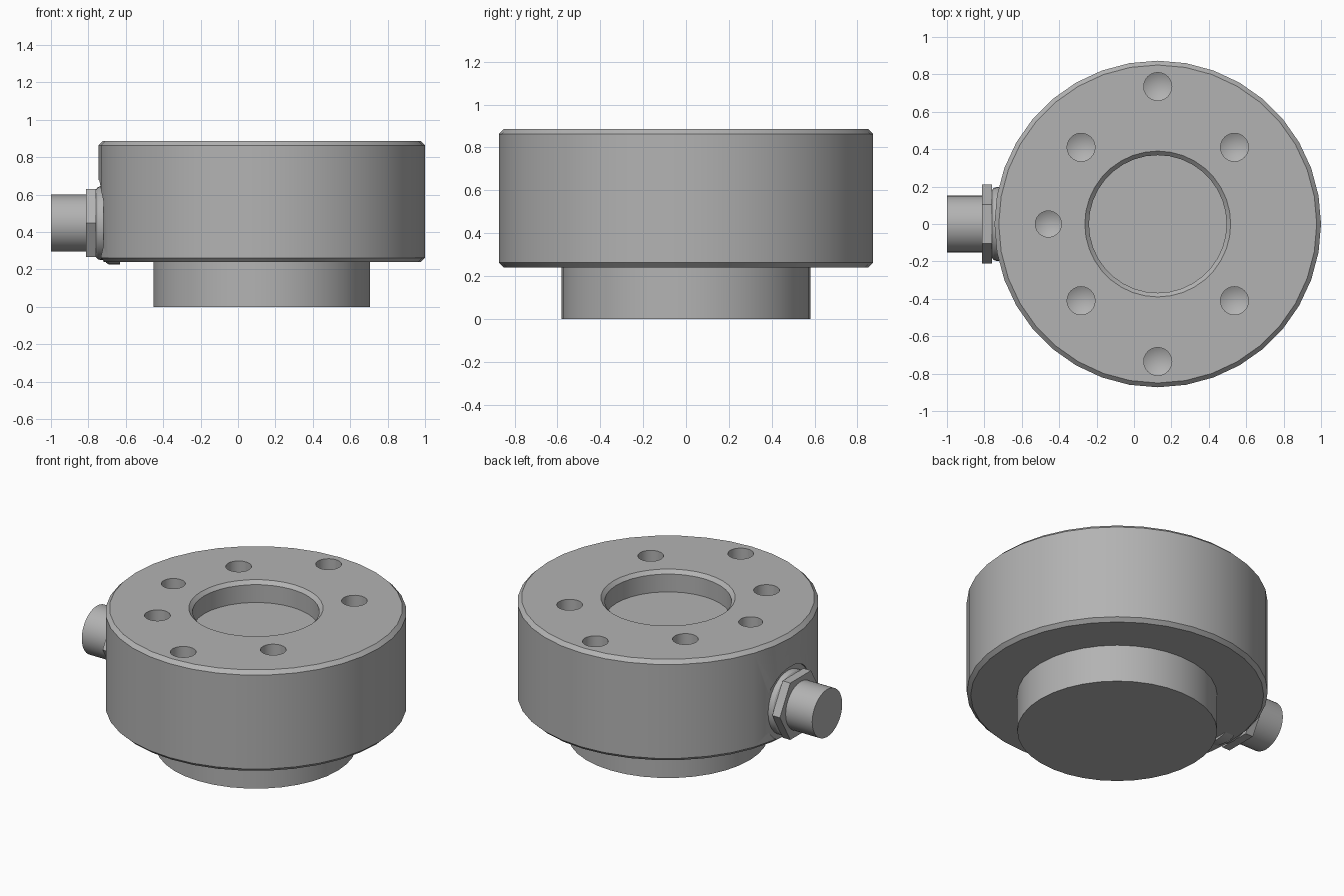
import bpy, bmesh, math
from mathutils import Matrix, Vector

cube = bpy.data.objects.get("Cube")
if cube:
    bpy.data.objects.remove(cube, do_unlink=True)

steel = bpy.data.materials.new("grey_steel")
steel.use_nodes = True
GREY = (0.45, 0.45, 0.45, 1)
steel.diffuse_color = GREY
steel.node_tree.nodes["Principled BSDF"].inputs["Base Color"].default_value = GREY

CX = 0.127      # axis of the housing
PLUG_Z = 0.447  # height of the cable plug axis


def lathe(name, profile, sides, matrix, turn=0.0):
    """Revolve (radius, height) points about local z; radius 0 closes an end."""
    bm = bmesh.new()
    rings = []
    for r, h in profile:
        if r == 0:
            rings.append([bm.verts.new((0, 0, h))] * sides)
        else:
            angles = [turn + math.tau * i / sides for i in range(sides)]
            rings.append([bm.verts.new((r * math.cos(a), r * math.sin(a), h)) for a in angles])
    for a, b in zip(rings, rings[1:]):
        for i in range(sides):
            j = (i + 1) % sides
            quad = list(dict.fromkeys((a[i], a[j], b[j], b[i])))
            bm.faces.new(quad)
    bmesh.ops.recalc_face_normals(bm, faces=bm.faces)
    mesh = bpy.data.meshes.new(name)
    bm.to_mesh(mesh)
    bm.free()
    obj = bpy.data.objects.new(name, mesh)
    bpy.context.collection.objects.link(obj)
    obj.matrix_world = matrix
    mesh.materials.append(steel)
    return obj


def smooth(obj):
    bpy.ops.object.select_all(action='DESELECT')
    obj.select_set(True)
    bpy.context.view_layer.objects.active = obj
    bpy.ops.object.shade_smooth_by_angle(angle=math.radians(25))


def cut(target, cutter):
    mod = target.modifiers.new(cutter.name, 'BOOLEAN')
    mod.operation = 'DIFFERENCE'
    mod.solver = 'EXACT'
    mod.object = cutter
    bpy.context.view_layer.objects.active = target
    bpy.ops.object.modifier_apply(modifier=mod.name)
    bpy.data.objects.remove(cutter, do_unlink=True)


# Housing: hub, chamfered drum and shallow bore in one profile
housing = lathe("housing", [
    (0, 0), (0.58, 0), (0.58, 0.24), (0.85, 0.24), (0.873, 0.262),
    (0.873, 0.863), (0.85, 0.886), (0.39, 0.886), (0.368, 0.864),
    (0.368, 0.75), (0, 0.75)], 36, Matrix.Translation((CX, 0, 0)))

# Blind screw holes with conical bottoms
diagonal = 0.58 / math.sqrt(2)
holes = [(sx * diagonal, sy * diagonal, 0.075) for sx in (-1, 1) for sy in (-1, 1)]
holes += [(0, 0.735, 0.075), (0, -0.735, 0.075), (-0.585, 0, 0.07)]
for x, y, r in holes:
    drill = lathe("hole_cutter", [(0, -0.34), (r, -0.3), (r, 0.1), (0, 0.1)], 24,
                  Matrix.Translation((CX + x, y, 0.886)))
    cut(housing, drill)

# Plug parts: local z points out along -x
outward = Matrix.Translation((0, 0, PLUG_Z)) @ Matrix.Rotation(-math.pi / 2, 4, 'Y')

# Flat round seat milled into the drum wall
seat = lathe("seat_cutter", [(0, 0.72), (0.232, 0.72), (0.232, 0.9), (0, 0.9)], 32, outward)
cut(housing, seat)
smooth(housing)

# Inner flange that just shows below the drum
smooth(lathe("inner_flange", [(0, 0.63), (0.222, 0.63), (0.222, 0.69), (0.212, 0.705), (0, 0.705)],
             24, outward))

# Rounded washer, hexagonal nut and plug barrel
smooth(lathe("washer", [(0, 0.70), (0.198, 0.70), (0.198, 0.735), (0.192, 0.75),
                        (0.178, 0.762), (0, 0.762)], 32, outward))
lathe("hex_nut", [(0, 0.758), (0.21, 0.758), (0.21, 0.812), (0, 0.812)], 6,
      outward, turn=math.pi / 2)
smooth(lathe("plug_barrel", [(0, 0.80), (0.152, 0.80), (0.152, 1.0), (0, 1.0)], 32, outward))
